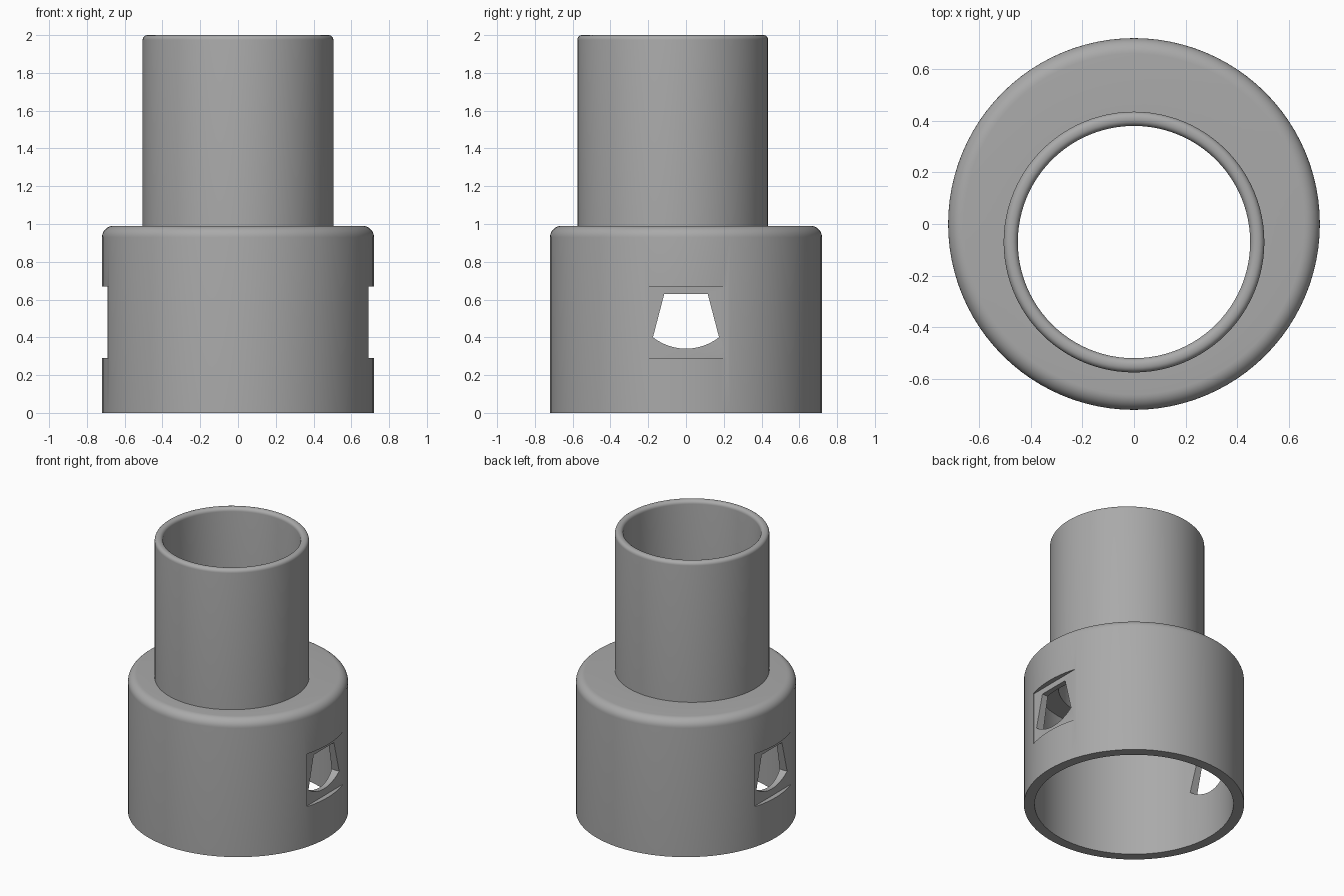
import bpy, bmesh, math
from mathutils import Matrix, Vector

cube = bpy.data.objects.get("Cube")
if cube:
    bpy.data.objects.remove(cube)

SIDES = 96
TUBE_Y = -0.07       # the upper tube sits off the collar's axis
CEILING = 0.91

grey = bpy.data.materials.new("plain grey")
grey.use_nodes = True
grey.diffuse_color = (0.4, 0.4, 0.4, 1)
grey.node_tree.nodes["Principled BSDF"].inputs["Base Color"].default_value = (0.4, 0.4, 0.4, 1)


def make_object(name, bm):
    bmesh.ops.recalc_face_normals(bm, faces=bm.faces)
    mesh = bpy.data.meshes.new(name)
    bm.to_mesh(mesh)
    bm.free()
    mesh.materials.append(grey)
    ob = bpy.data.objects.new(name, mesh)
    bpy.context.collection.objects.link(ob)
    return ob


def arc(cx, cz, r, start, end, steps=8):
    angles = [math.radians(start + (end - start) * i / steps) for i in range(steps + 1)]
    return [(cx + r * math.cos(a), cz + r * math.sin(a)) for a in angles]


def revolve(name, profile, y=0.0):
    """Closed (radius, z) profile turned about a vertical axis."""
    bm = bmesh.new()
    rings = []
    for i in range(SIDES):
        a = 2 * math.pi * i / SIDES
        rings.append([bm.verts.new((r * math.cos(a), y + r * math.sin(a), z)) for r, z in profile])
    n = len(profile)
    for i in range(SIDES):
        p, q = rings[i], rings[(i + 1) % SIDES]
        for j in range(n):
            k = (j + 1) % n
            bm.faces.new((p[j], q[j], q[k], p[k]))
    return make_object(name, bm)


def prism(name, outline, x0, x1):
    """(y, z) outline extruded along x."""
    bm = bmesh.new()
    face = bm.faces.new([bm.verts.new((x0, y, z)) for y, z in outline])
    ext = bmesh.ops.extrude_face_region(bm, geom=[face])
    moved = [g for g in ext["geom"] if isinstance(g, bmesh.types.BMVert)]
    bmesh.ops.translate(bm, verts=moved, vec=Vector((x1 - x0, 0, 0)))
    return make_object(name, bm)


def cut(target, cutter):
    mod = target.modifiers.new("cut", "BOOLEAN")
    mod.operation = "DIFFERENCE"
    mod.solver = "EXACT"
    mod.object = cutter
    bpy.context.view_layer.objects.active = target
    bpy.ops.object.modifier_apply(modifier=mod.name)
    bpy.data.objects.remove(cutter)


# Wide collar: open below, flat ceiling, rounded shoulder
collar = revolve("collar", [(0.3, CEILING), (0.65, CEILING), (0.65, 0), (0.72, 0)]
                 + arc(0.66, 0.93, 0.06, 0, 90) + [(0.3, 0.99)])

# Off-centre opening, hidden inside the tube wall
bm = bmesh.new()
bmesh.ops.create_cone(bm, cap_ends=True, segments=SIDES, radius1=0.48, radius2=0.48,
                      depth=0.6, matrix=Matrix.Translation((0, TUBE_Y, 0.95)))
cut(collar, make_object("bore_cutter", bm))

# Shallow flat on each side, the second turned half way round
for side in (1, -1):
    flat = [(-0.2 * side, 0.29), (0.3 * side, 0.29), (0.3 * side, 0.67), (-0.2 * side, 0.67)]
    cut(collar, prism("flat_cutter", flat, 0.685 * side, 0.9 * side))

# Tapered window with a rounded lower edge, through both walls
radius = 0.285
half = math.degrees(math.asin(0.175 / radius))
window = [(0.115, 0.63), (-0.115, 0.63)] + arc(0, 0.34 + radius, radius, 270 - half, 270 + half, 12)
cut(collar, prism("window_cutter", window, -1, 1))

# Upper tube with a rounded rim
tube = revolve("upper_tube", [(0.45, CEILING), (0.505, CEILING)]
               + arc(0.48, 1.975, 0.025, 0, 90, 6) + arc(0.475, 1.975, 0.025, 90, 180, 6), TUBE_Y)

for ob in (collar, tube):
    bpy.ops.object.select_all(action="DESELECT")
    ob.select_set(True)
    bpy.context.view_layer.objects.active = ob
    bpy.ops.object.shade_smooth_by_angle(angle=math.radians(30))
